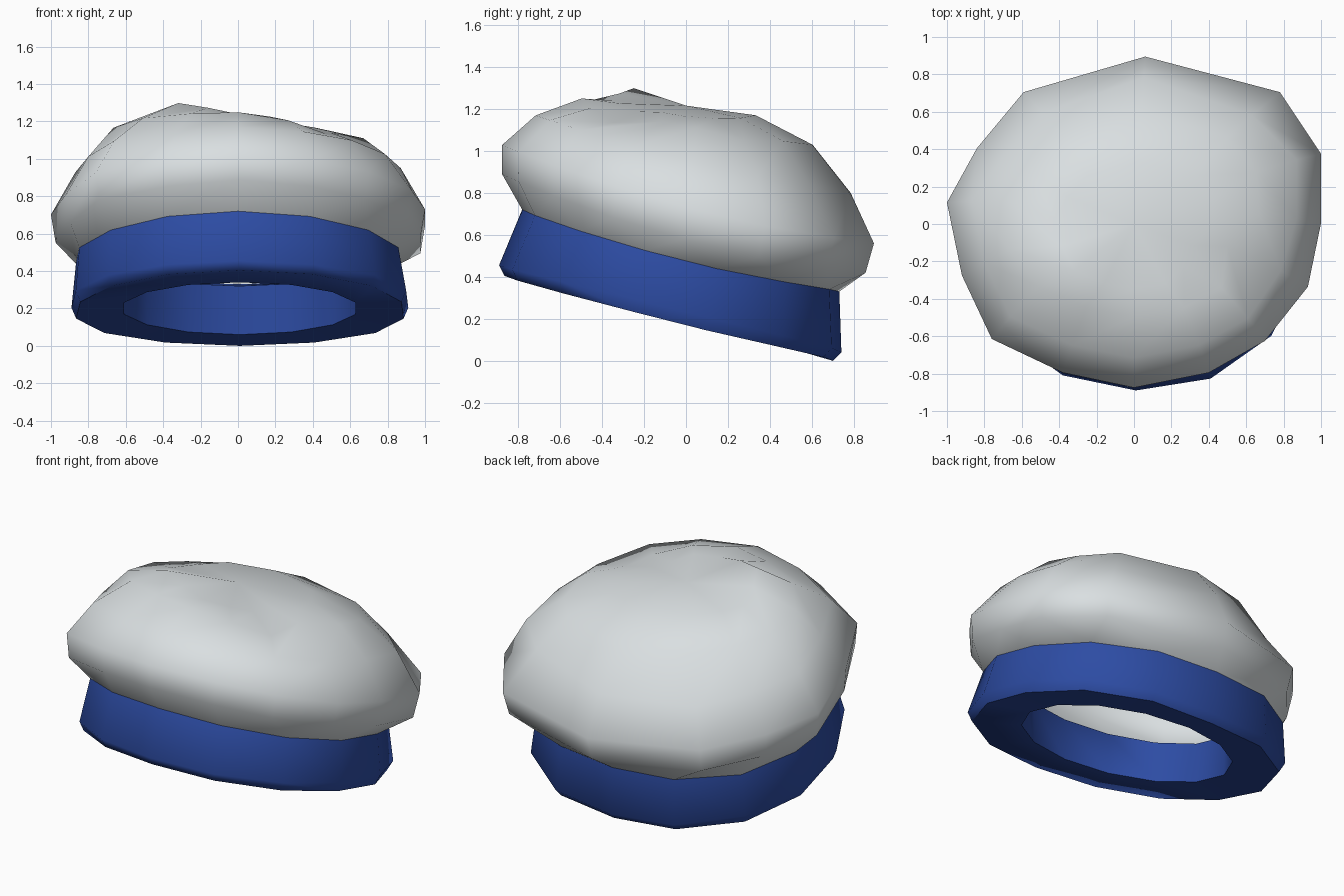
import bpy, bmesh, math

if "Cube" in bpy.data.objects:
    bpy.data.objects.remove(bpy.data.objects["Cube"])

N = 14


def material(name, rgb):
    m = bpy.data.materials.new(name)
    m.diffuse_color = (*rgb, 1)
    m.use_nodes = True
    m.node_tree.nodes["Principled BSDF"].inputs["Base Color"].default_value = m.diffuse_color
    return m


def height(t, front, side, back):
    """Smooth height from front (t=-1) through the sides (0) to the back (1)."""
    return side + (back - front) / 2 * t + ((front + back) / 2 - side) * t * t


def loft(name, rings, mat, angle, closed=False, cap=None):
    bm = bmesh.new()
    loops = [[bm.verts.new(p) for p in ring] for ring in rings]
    pairs = list(zip(loops, loops[1:]))
    if closed:
        pairs.append((loops[-1], loops[0]))
    for a, b in pairs:
        for i in range(N):
            j = (i + 1) % N
            bm.faces.new((a[i], a[j], b[j], b[i]))
    if cap:
        c = bm.verts.new(cap)
        for i in range(N):
            bm.faces.new((loops[-1][i], loops[-1][(i + 1) % N], c))
    if closed:
        bmesh.ops.recalc_face_normals(bm, faces=bm.faces)
    me = bpy.data.meshes.new(name)
    bm.to_mesh(me)
    bm.free()
    me.materials.append(mat)
    ob = bpy.data.objects.new(name, me)
    bpy.context.collection.objects.link(ob)
    bpy.ops.object.select_all(action='DESELECT')
    ob.select_set(True)
    bpy.context.view_layer.objects.active = ob
    bpy.ops.object.shade_smooth_by_angle(angle=math.radians(angle))
    return ob


def ellipse(rx, y0, y1, front, side, back, cx=0.0, bulge=0.0):
    """Tilted ring; bulge squares off the back corners and the front right one."""
    pts = []
    for i in range(N):
        a = -math.pi / 2 + 2 * math.pi * i / N
        c, t = math.cos(a), math.sin(a)
        k = bulge if t > 0 else bulge * 0.5 if c > 0 else 0
        s = 1 + k * abs(math.sin(2 * a))
        pts.append((cx + rx * c * s, (y0 + y1) / 2 + (y1 - y0) / 2 * t * s,
                    height(t, front, side, back)))
    return pts


blue = material("band blue", (0.026, 0.072, 0.37))
grey = material("crown pale grey", (0.70, 0.74, 0.755))

# Band: thick tilted ring with a small soft lower bevel
band_top = ellipse(0.87, -0.78, 0.73, 0.72, 0.48, 0.33, 0, 0.05)
loft("band", [
    band_top,
    ellipse(0.90, -0.89, 0.74, 0.455, 0.25, 0.04, 0.01, 0.06),
    ellipse(0.875, -0.865, 0.70, 0.405, 0.19, 0.0, 0.01, 0.06),
    ellipse(0.635, -0.60, 0.50, 0.34, 0.20, 0.06, 0.01),
    ellipse(0.635, -0.60, 0.50, 0.60, 0.45, 0.32, 0.01),
], blue, 58, closed=True)

# Crown: irregular plan outline, starting at the front and going round by the right
plan = [(0, -0.88), (0.40, -0.80), (0.70, -0.63), (0.93, -0.34), (1.0, 0.0),
        (1.0, 0.37), (0.78, 0.70), (0.06, 0.89), (-0.59, 0.70), (-0.84, 0.40),
        (-1.0, 0.11), (-0.92, -0.28), (-0.76, -0.62), (-0.38, -0.80)]


def crown_ring(sx, y0, y1, front, side, back, tilt=0, edits={}):
    """Scaled plan outline; edits = {column: (scale, lift)} for dents and bumps."""
    pts = []
    for i, (x, y) in enumerate(plan):
        s, lift = edits.get(i, (1, 0))
        t = y / 0.885
        pts.append((x * sx * s, (y0 + y1) / 2 + (y1 - y0) / 2 * t * s,
                    height(t, front, side, back) + tilt * x + lift))
    return pts


loft("crown", [
    band_top,
    crown_ring(0.975, -0.88, 0.85, 0.89, 0.58, 0.42),
    crown_ring(1.0, -0.88, 0.89, 1.03, 0.73, 0.56),
    crown_ring(0.87, -0.72, 0.78, 1.17, 0.95, 0.80, 0,
               {3: (0.97, 0), 6: (0.93, 0.02),
                8: (0.95, -0.04), 9: (0.96, -0.03)}),
    crown_ring(0.67, -0.50, 0.60, 1.25, 1.11, 1.03, -0.02,
               {1: (1, -0.02), 2: (1, -0.055), 3: (0.8, 0), 4: (1, 0.02),
                5: (0.98, 0), 6: (0.95, 0.02), 8: (0.97, 0.0), 11: (1.08, 0)}),
    crown_ring(0.42, -0.35, 0.33, 1.24, 1.18, 1.17, -0.015,
               {2: (0.9, -0.02), 3: (0.8, 0), 11: (1, 0.04),
                12: (1, 0.07), 13: (1, 0.035)}),
], grey, 60, cap=(0.0, 0.0, 1.215))
